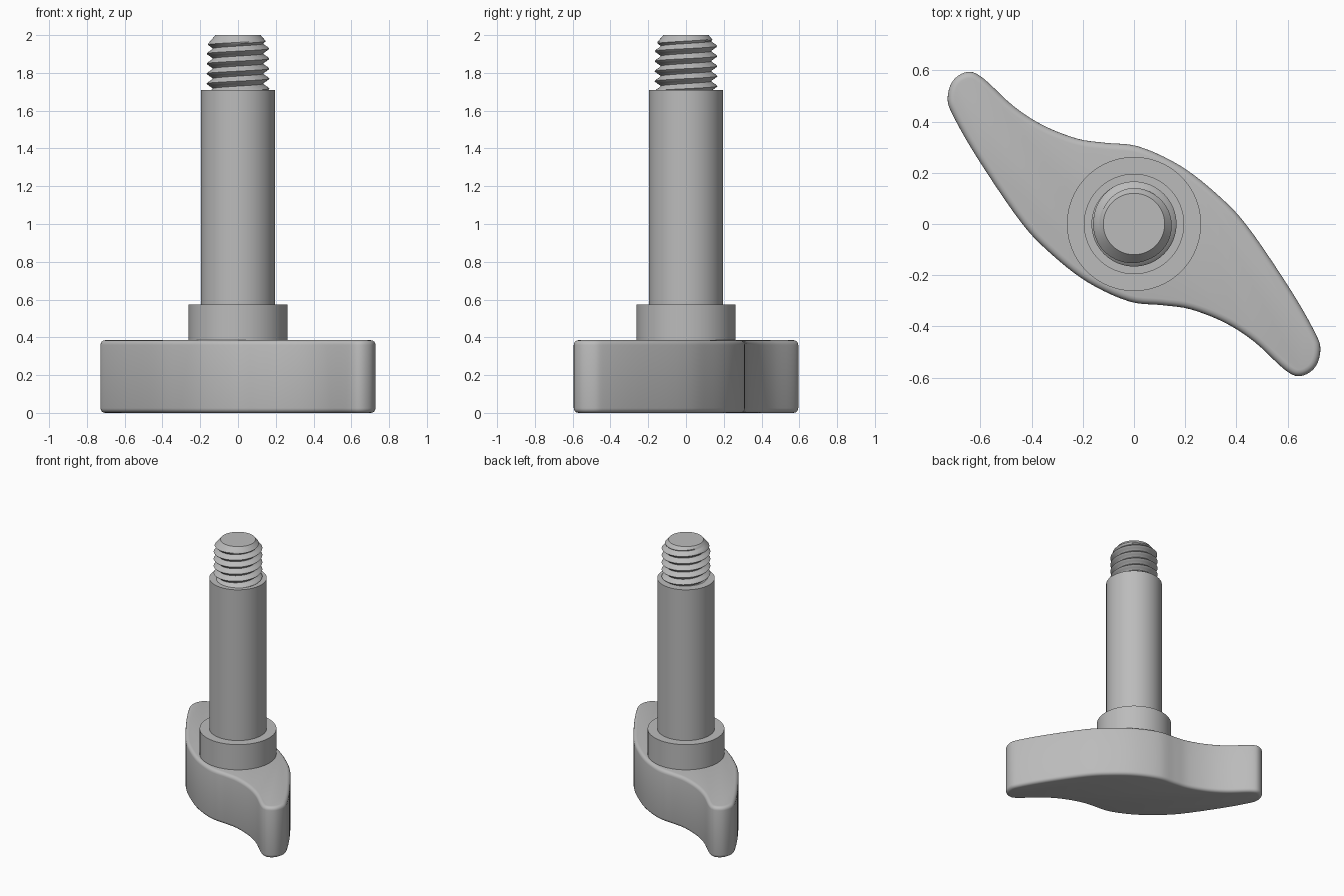
import bpy, bmesh, math
from mathutils import Vector

if "Cube" in bpy.data.objects:
    bpy.data.objects.remove(bpy.data.objects["Cube"])

grey = bpy.data.materials.new("plain grey")
grey.use_nodes = True
GREY = (0.5, 0.5, 0.5, 1)
grey.diffuse_color = GREY
grey.node_tree.nodes["Principled BSDF"].inputs["Base Color"].default_value = GREY


def finish(bm, name, bevel=0):
    """Turn a bmesh into a smooth grey object with crisp edges."""
    bmesh.ops.recalc_face_normals(bm, faces=bm.faces)
    mesh = bpy.data.meshes.new(name)
    bm.to_mesh(mesh)
    bm.free()
    mesh.materials.append(grey)
    obj = bpy.data.objects.new(name, mesh)
    bpy.context.collection.objects.link(obj)
    bpy.ops.object.select_all(action="DESELECT")
    obj.select_set(True)
    bpy.context.view_layer.objects.active = obj
    if bevel:
        mod = obj.modifiers.new("rounded rim", "BEVEL")
        mod.width, mod.segments = bevel, 4
        mod.limit_method, mod.angle_limit = "ANGLE", math.radians(50)
        bpy.ops.object.modifier_apply(modifier=mod.name)
    bpy.ops.object.shade_smooth_by_angle(angle=math.radians(32))
    return obj


def cylinder(name, radius, z0, z1):
    bm = bmesh.new()
    bmesh.ops.create_cone(bm, cap_ends=True, segments=64, radius1=radius,
                          radius2=radius, depth=z1 - z0)
    bmesh.ops.translate(bm, verts=bm.verts, vec=(0, 0, (z0 + z1) / 2))
    return finish(bm, name)


def smooth_loop(points, steps):
    """Closed Catmull-Rom curve through the points."""
    out, n = [], len(points)
    for i in range(n):
        a, b, c, d = (points[(i + k) % n] for k in (-1, 0, 1, 2))
        for s in range(steps):
            t = s / steps
            out.append(0.5 * (2 * b + (c - a) * t + (2 * a - 5 * b + 4 * c - d) * t ** 2
                              + (3 * b - a - 3 * c + d) * t ** 3))
    return out


# Handle: one wing outline, repeated by a half turn
wing = [Vector(p) for p in [
    (-0.11, 0.317), (0.02, 0.302), (0.18, 0.228), (0.32, 0.12), (0.44, -0.005),
    (0.607, -0.25), (0.705, -0.42), (0.728, -0.49), (0.707, -0.56), (0.65, -0.594),
    (0.59, -0.57), (0.47, -0.46), (0.354, -0.385), (0.22, -0.333)]]
outline = smooth_loop(wing + [-p for p in wing], 5)
bm = bmesh.new()
base = bm.faces.new([bm.verts.new((p.x, p.y, 0)) for p in outline])
top = bmesh.ops.extrude_face_region(bm, geom=[base])["geom"]
bmesh.ops.translate(bm, vec=(0, 0, 0.385),
                    verts=[v for v in top if isinstance(v, bmesh.types.BMVert)])
finish(bm, "wing_handle", bevel=0.025)

# Collar and shaft
cylinder("collar", 0.262, 0.36, 0.575)
cylinder("shaft", 0.196, 0.55, 1.71)

# Threaded tip: helical rows, trimmed flat below and to a cone above
PITCH, ROWS, SEG, LOW, HIGH = 0.053, 8, 64, 1.69, 2.0


def thread_radius(phase, z):
    ridge = min(1, max(0, 1.2 * (1 - abs(2 * (phase % 1) - 1)) - 0.1))
    return min(0.134 + 0.032 * ridge, 0.12 + 0.85 * (HIGH - z))


bm = bmesh.new()
turns = math.ceil((HIGH - LOW) / PITCH) + 1
grid = []
for i in range(turns * ROWS + 1):
    row = []
    for j in range(SEG + 1):
        z = LOW + PITCH * (i / ROWS - 1 + j / SEG)
        z = min(HIGH, max(LOW, z))
        r = thread_radius((z - LOW) / PITCH - j / SEG, z)
        a = math.tau * j / SEG
        row.append(bm.verts.new((r * math.cos(a), r * math.sin(a), z)))
    grid.append(row)
for lower, upper in zip(grid, grid[1:]):
    for j in range(SEG):
        bm.faces.new((lower[j], lower[j + 1], upper[j + 1], upper[j]))
bmesh.ops.remove_doubles(bm, verts=bm.verts, dist=0.0002)
bmesh.ops.holes_fill(bm, edges=[e for e in bm.edges if e.is_boundary], sides=0)
finish(bm, "threaded_tip")
